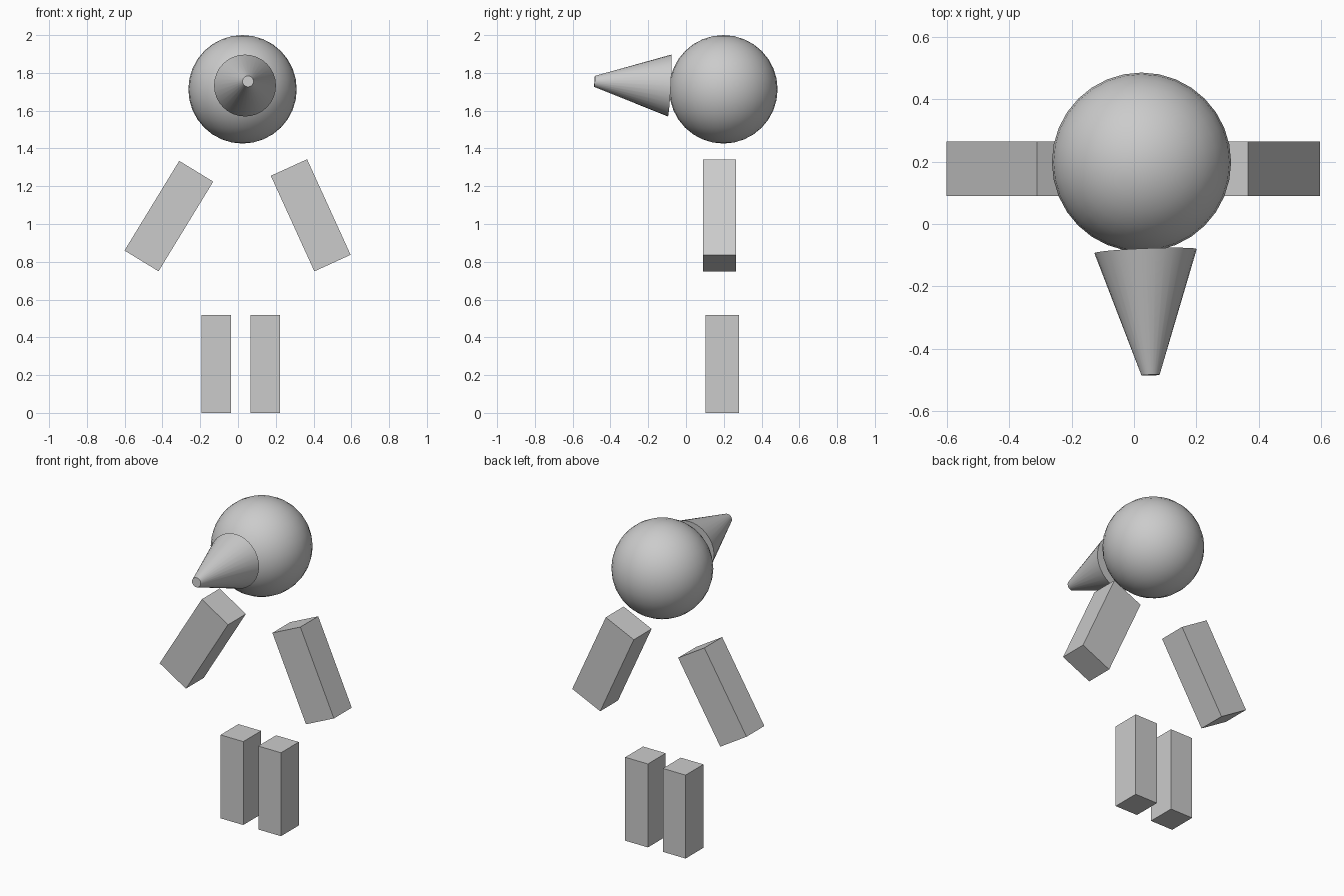
import bpy
import math
from mathutils import Vector

if "Cube" in bpy.data.objects:
    bpy.data.objects.remove(bpy.data.objects["Cube"])

grey = bpy.data.materials.new("plain grey")
grey.diffuse_color = (0.6, 0.6, 0.6, 1)
grey.use_nodes = True
grey.node_tree.nodes["Principled BSDF"].inputs["Base Color"].default_value = grey.diffuse_color


def finish(name, smooth=False):
    ob = bpy.context.object
    ob.name = name
    ob.data.materials.append(grey)
    if smooth:
        bpy.ops.object.shade_smooth_by_angle(angle=math.radians(35))
    return ob


def block(name, centre, size, tilt=0):
    """Box with its long side along z, tilted sideways in degrees."""
    bpy.ops.mesh.primitive_cube_add(size=1, location=centre,
                                    rotation=(0, math.radians(tilt), 0))
    bpy.context.object.scale = size
    bpy.ops.object.transform_apply(location=False, rotation=False, scale=True)
    return finish(name)


# Head
bpy.ops.mesh.primitive_uv_sphere_add(segments=32, ring_count=16, radius=0.287,
                                     location=(0.024, 0.198, 1.713))
finish("head", smooth=True)

# Snout: truncated cone pointing forward, slightly up and sideways
base, tip = Vector((0.037, -0.087, 1.733)), Vector((0.053, -0.484, 1.755))
axis = tip - base
bpy.ops.mesh.primitive_cone_add(vertices=32, radius1=0.164, radius2=0.029,
                                depth=axis.length, location=(base + tip) / 2,
                                rotation=axis.to_track_quat('Z', 'Y').to_euler())
finish("snout", smooth=True)

# Arms, each with its own outward tilt
arm_size = (0.211, 0.175, 0.556)
block("left_arm", (-0.366, 0.177, 1.042), arm_size, 31.4)
block("right_arm", (0.385, 0.177, 1.046), arm_size, -24.5)

# Legs
for name, x in (("left_leg", -0.115), ("right_leg", 0.144)):
    block(name, (x, 0.192, 0.259), (0.156, 0.175, 0.518))
